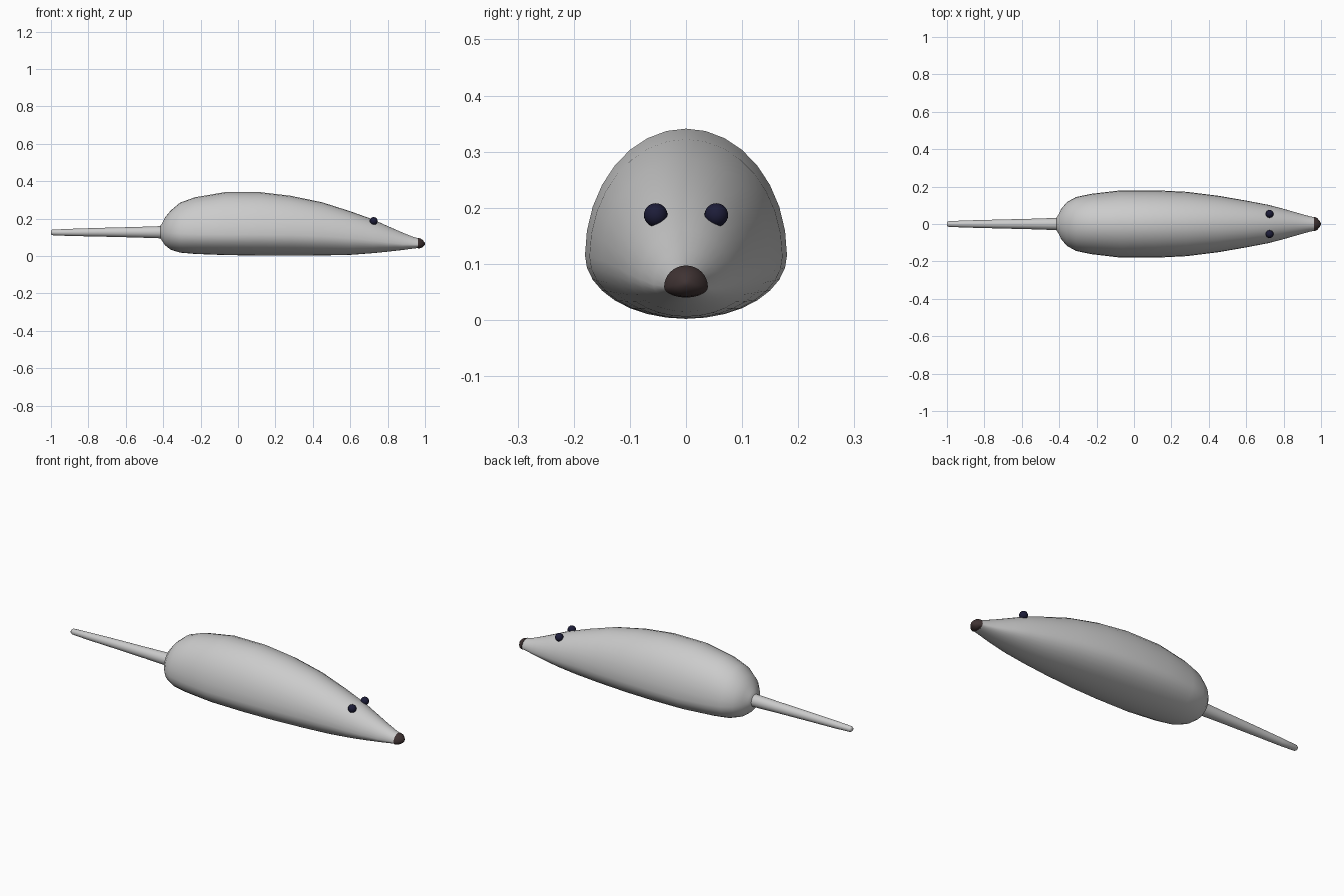
import bpy, bmesh, math

SIDES = 32


def material(name, color):
    m = bpy.data.materials.new(name)
    m.diffuse_color = (*color, 1)
    return m


def finish(obj, mat=None, angle=50):
    if mat:
        obj.data.materials.append(mat)
    bpy.ops.object.select_all(action='DESELECT')
    obj.select_set(True)
    bpy.context.view_layer.objects.active = obj
    bpy.ops.object.shade_smooth_by_angle(angle=math.radians(angle))


def loft(name, sections, mat=None, sides=SIDES, angle=50):
    """Sections along x: (x, half width, bottom z, widest z, top z)."""
    bm = bmesh.new()
    rings = []
    for x, w, lo, mid, hi in sections:
        ring = []
        for i in range(sides):
            a = 2 * math.pi * i / sides
            s = math.sin(a)
            z = mid + s * ((hi - mid) if s > 0 else (mid - lo))
            ring.append(bm.verts.new((x, w * math.cos(a), z)))
        rings.append(ring)
    for r0, r1 in zip(rings, rings[1:]):
        for i in range(sides):
            j = (i + 1) % sides
            bm.faces.new((r0[i], r0[j], r1[j], r1[i]))
    bm.faces.new(rings[0])
    bm.faces.new(rings[-1])
    bmesh.ops.recalc_face_normals(bm, faces=bm.faces)
    mesh = bpy.data.meshes.new(name)
    bm.to_mesh(mesh)
    bm.free()
    obj = bpy.data.objects.new(name, mesh)
    bpy.context.collection.objects.link(obj)
    finish(obj, mat, angle)
    return obj


eye_mat = material("eye_navy", (0.012, 0.012, 0.04))
nose_mat = material("nose_brown", (0.05, 0.033, 0.033))

# Rounded body tapering to the snout, flatter underneath
loft("body", [
    (-0.415, 0.035, 0.094, 0.127, 0.162),
    (-0.405, 0.048, 0.080, 0.126, 0.176),
    (-0.39, 0.080, 0.057, 0.124, 0.206),
    (-0.36, 0.116, 0.034, 0.122, 0.243),
    (-0.31, 0.144, 0.018, 0.119, 0.285),
    (-0.23, 0.161, 0.011, 0.117, 0.314),
    (-0.07, 0.180, 0.005, 0.115, 0.341),
    (0.12, 0.180, 0.002, 0.115, 0.341),
    (0.28, 0.172, 0.002, 0.113, 0.322),
    (0.45, 0.151, 0.003, 0.106, 0.287),
    (0.60, 0.125, 0.006, 0.095, 0.239),
    (0.72, 0.102, 0.015, 0.082, 0.196),
    (0.80, 0.081, 0.023, 0.072, 0.160),
    (0.88, 0.058, 0.032, 0.063, 0.125),
    (0.94, 0.041, 0.040, 0.060, 0.101),
    (0.967, 0.036, 0.043, 0.059, 0.094),
], angle=60)

# Slim tail
loft("tail", [
    (-1.0, 0.010, 0.116, 0.126, 0.136),
    (-0.992, 0.015, 0.111, 0.126, 0.141),
    (-0.90, 0.019, 0.107, 0.126, 0.145),
    (-0.75, 0.023, 0.104, 0.127, 0.150),
    (-0.55, 0.028, 0.099, 0.127, 0.155),
    (-0.40, 0.033, 0.094, 0.127, 0.160),
], sides=24, angle=60)

# Nose cap
loft("nose", [
    (0.960, 0.034, 0.043, 0.059, 0.093),
    (0.963, 0.039, 0.040, 0.059, 0.097),
    (0.978, 0.033, 0.042, 0.060, 0.093),
    (0.990, 0.020, 0.049, 0.062, 0.083),
    (1.0, 0.004, 0.060, 0.065, 0.069),
], nose_mat, angle=60)

# Eyes, mirrored across the body
for side, label in ((-1, "right"), (1, "left")):
    bpy.ops.mesh.primitive_uv_sphere_add(segments=24, ring_count=14, radius=0.021,
                                         location=(0.725, side * 0.054, 0.187))
    eye = bpy.context.object
    eye.name = label + "_eye"
    finish(eye, eye_mat)
